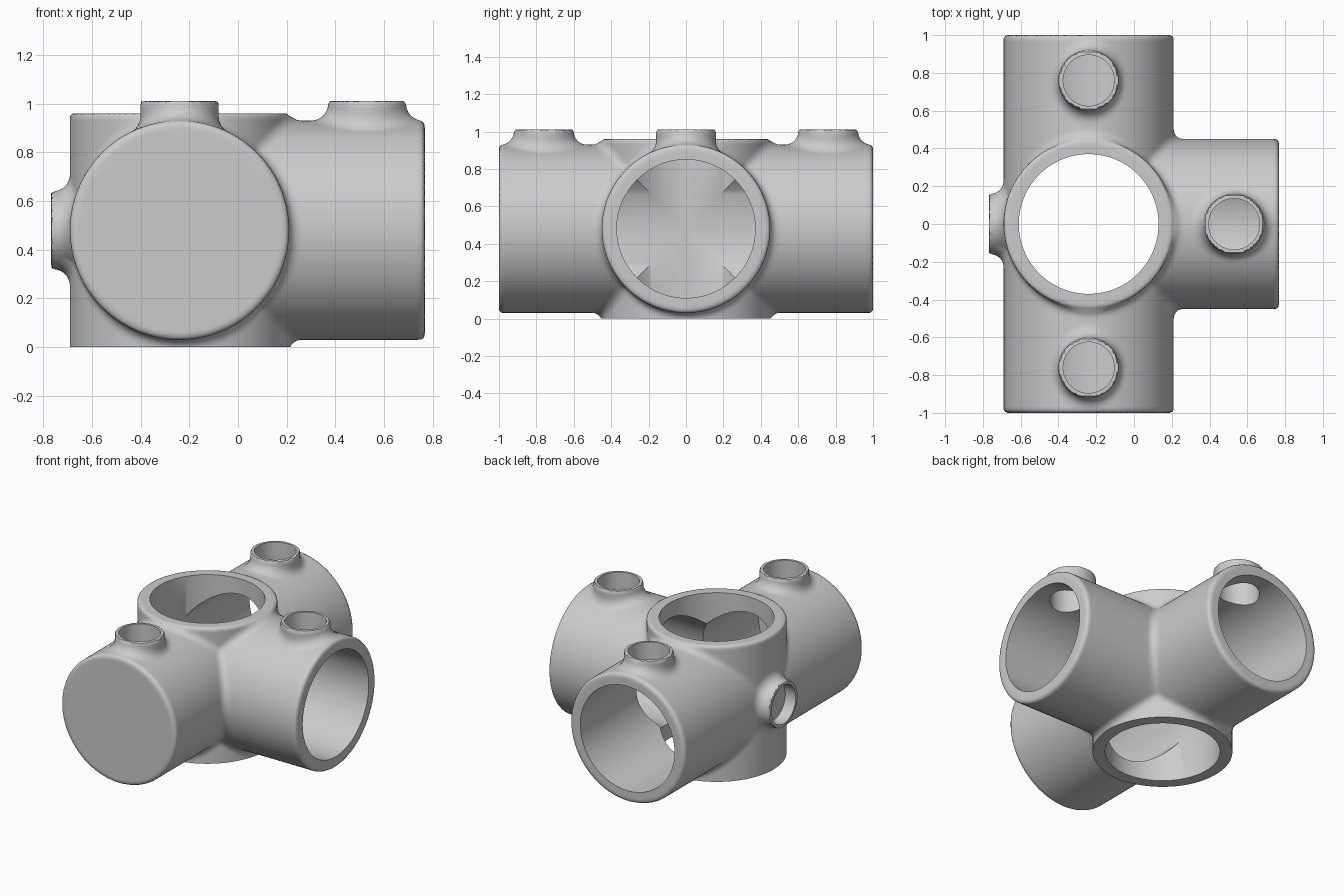
import bpy, bmesh, math
from mathutils import Matrix, Vector

if "Cube" in bpy.data.objects:
    bpy.data.objects.remove(bpy.data.objects["Cube"])

X0, ZC = -0.24, 0.48          # shared axis position of the crossing tubes
R, BORE = 0.45, 0.37          # main tube radii
BR, BBORE = 0.16, 0.135       # boss radii

# axis, centre, radius, start, end, rim rounding, fillet to the rest
OUTER = [
    (1, (X0, 0, ZC), R, -1.0, 1.0, 0.022, 0),
    (2, (X0, 0, 0), R, -0.12, 0.96, 0.018, 0.05),
    (0, (0, 0, ZC), R, X0, 0.767, 0.022, 0.05),
    (2, (X0, -0.76, 0), BR, 0.6, 1.01, 0.008, 0.07),
    (2, (X0, 0.76, 0), BR, 0.6, 1.01, 0.008, 0.07),
    (2, (0.53, 0, 0), BR, 0.6, 1.01, 0.008, 0.07),
    (0, (0, 0, ZC), BR, -0.767, -0.4, 0.008, 0.07),
]
# axis, centre, radius, start, end
INNER = [
    (1, (X0, 0, ZC), BORE, -1.2, 1.2),
    (2, (X0, 0, 0), BORE, -0.3, 1.2),
    (0, (0, 0, ZC), BORE, -0.2, 1.0),
    (2, (X0, -0.76, 0), BBORE, ZC, 1.2),
    (2, (X0, 0.76, 0), BBORE, ZC, 1.2),
    (2, (0.53, 0, 0), BBORE, ZC, 1.2),
    (0, (0, 0, ZC), BBORE, -0.9, -0.685),     # blind pocket
]


def add_cylinder(bm, axis, centre, r, a, b, segments=96):
    pos = Vector(centre)
    pos[axis] = (a + b) / 2
    rot = (Matrix.Rotation(math.pi / 2, 4, 'Y'), Matrix.Rotation(math.pi / 2, 4, 'X'),
           Matrix.Identity(4))[axis]
    bmesh.ops.create_cone(bm, cap_ends=True, segments=segments, radius1=r, radius2=r,
                          depth=b - a, matrix=Matrix.Translation(pos) @ rot)


def new_object(name, bm):
    mesh = bpy.data.meshes.new(name)
    bm.to_mesh(mesh)
    bm.free()
    ob = bpy.data.objects.new(name, mesh)
    bpy.context.scene.collection.objects.link(ob)
    return ob


def apply_modifier(ob, kind, **settings):
    mod = ob.modifiers.new(kind, kind)
    for key, value in settings.items():
        setattr(mod, key, value)
    bpy.context.view_layer.objects.active = ob
    bpy.ops.object.modifier_apply(modifier=mod.name)


def boolean(ob, other, operation):
    apply_modifier(ob, 'BOOLEAN', object=other, operation=operation, solver='EXACT')
    bpy.data.objects.remove(other)


def cylinder_distance(p, axis, c, r, a, b, e):
    """Distance and normal of a cylinder with rounded rims."""
    radial = p - Vector(c)
    radial[axis] = 0
    length = radial.length
    radial = radial / length if length > 1e-6 else Vector((0, 0, 0))
    t = p[axis] - (a + b) / 2
    along = Vector((0, 0, 0))
    along[axis] = 1 if t > 0 else -1
    u = length - r + e
    v = abs(t) - (b - a) / 2 + e
    if u > 0 and v > 0:
        h = math.hypot(u, v)
        return h - e, (radial * u + along * v) / h
    return (u - e, radial) if u > v else (v - e, along)


def fillet(first, second, k):
    """Join two surfaces with a rolling-ball fillet of radius k."""
    (a, na), (b, nb) = first, second
    nearest = first if a < b else second
    if a >= k or b >= k:
        return nearest
    c = na.dot(nb)
    if abs(c) > 0.999:
        return nearest
    u, v, s = k - a, k - b, 1 - c * c
    wa, wb = (u - c * v) / s, (v - c * u) / s
    if wa <= 0 or wb <= 0:
        return nearest
    q = na * wa + nb * wb
    return k - q.length, q.normalized()


def surface(p):
    result = None
    for *shape, k in OUTER:
        d = cylinder_distance(p, *shape)
        result = d if result is None else fillet(result, d, k)
    return result


# Solid outer body: fuse the cylinders, then settle the skin on the filleted surface
bm = bmesh.new()
for axis, c, r, a, b, e, k in OUTER:
    add_cylinder(bm, axis, c, r, a, b)
body = new_object("pipe_joint", bm)
apply_modifier(body, 'REMESH', mode='VOXEL', voxel_size=0.0165)

bm = bmesh.new()
bm.from_mesh(body.data)
for steps in (2, 2, 3):
    for v in bm.verts:
        for _ in range(steps):
            d, n = surface(v.co)
            v.co -= n * d
            if abs(d) < 1e-5:
                break
    if steps == 2:
        bmesh.ops.smooth_vert(bm, verts=bm.verts, factor=0.5,
                              use_axis_x=True, use_axis_y=True, use_axis_z=True)
bm.to_mesh(body.data)
bm.free()

# Bores of the tubes and bosses
bores = None
for shape in INNER:
    bm = bmesh.new()
    add_cylinder(bm, *shape)
    part = new_object("bore_cutter", bm)
    part.hide_render = True
    if bores is None:
        bores = part
    else:
        boolean(bores, part, 'UNION')
boolean(body, bores, 'DIFFERENCE')

# Flat, sharp foot at z = 0
bm = bmesh.new()
bmesh.ops.create_cube(bm, size=1, matrix=Matrix.Translation((X0, 0, -0.25))
                      @ Matrix.Diagonal((2, 2, 0.5, 1)))
floor = new_object("floor_cutter", bm)
floor.hide_render = True
boolean(body, floor, 'DIFFERENCE')

bpy.ops.object.select_all(action='DESELECT')
body.select_set(True)
bpy.context.view_layer.objects.active = body
bpy.ops.object.shade_smooth_by_angle(angle=math.radians(42))
